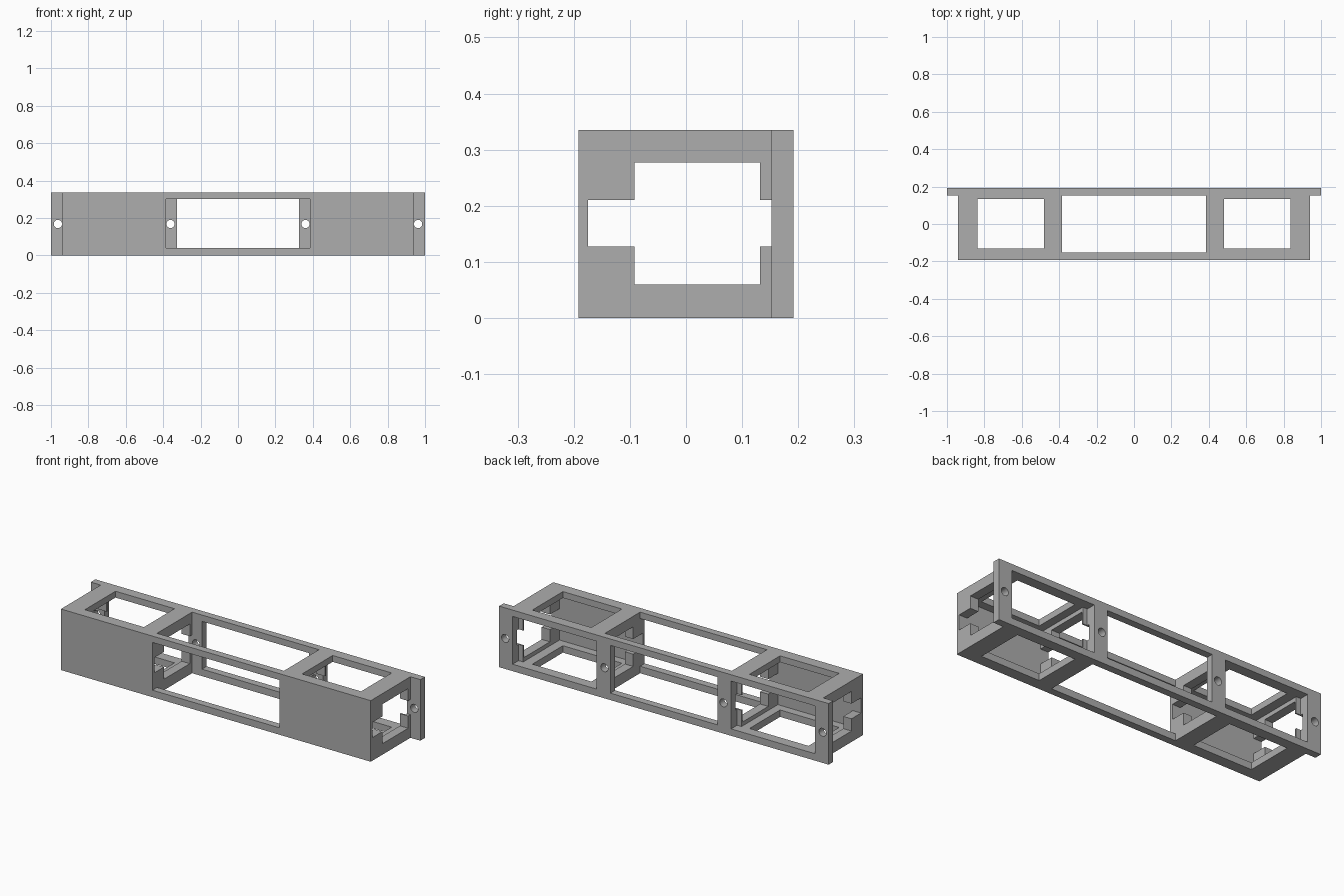
import bpy
import bmesh
from mathutils import Matrix, Vector

cube = bpy.data.objects.get("Cube")
if cube:
    bpy.data.objects.remove(cube, do_unlink=True)

HEIGHT = 0.335
FRONT, BACK, FLANGE = -0.192, 0.192, 0.152   # y planes
BODY, TOTAL = 0.94, 1.0                      # half lengths
MID = HEIGHT / 2
WINDOW_Z = (0.038, 0.3)
THROUGH = (-0.5, 0.8)

grey = bpy.data.materials.new("plain grey")
grey.use_nodes = True
colour = (0.42, 0.42, 0.42, 1)
grey.diffuse_color = colour
grey.node_tree.nodes["Principled BSDF"].inputs["Base Color"].default_value = colour


def make_object(name, bm):
    bmesh.ops.recalc_face_normals(bm, faces=bm.faces)
    mesh = bpy.data.meshes.new(name)
    bm.to_mesh(mesh)
    bm.free()
    mesh.materials.append(grey)
    obj = bpy.data.objects.new(name, mesh)
    bpy.context.collection.objects.link(obj)
    return obj


def box(x, y, z):
    bm = bmesh.new()
    size = Vector((x[1] - x[0], y[1] - y[0], z[1] - z[0]))
    centre = Vector((sum(x), sum(y), sum(z))) / 2
    bmesh.ops.create_cube(bm, size=1, matrix=Matrix.Translation(centre) @ Matrix.Diagonal(size).to_4x4())
    return make_object("cutter", bm)


def drill(x):
    bm = bmesh.new()
    matrix = Matrix.Translation((x, BACK, MID)) @ Matrix.Rotation(1.570796, 4, "X")
    bmesh.ops.create_cone(bm, cap_ends=True, segments=32, radius1=0.022, radius2=0.022,
                          depth=0.15, matrix=matrix)
    return make_object("cutter", bm)


def cut(target, cutter):
    mod = target.modifiers.new("cut", "BOOLEAN")
    mod.operation = "DIFFERENCE"
    mod.solver = "EXACT"
    mod.object = cutter
    bpy.context.view_layer.update()
    result = bpy.data.meshes.new_from_object(target.evaluated_get(bpy.context.evaluated_depsgraph_get()))
    target.modifiers.clear()
    target.data = result
    bpy.data.objects.remove(cutter, do_unlink=True)


# Solid beam with a wider flange along the back
outline = [(-BODY, FRONT), (BODY, FRONT), (BODY, FLANGE), (TOTAL, FLANGE),
           (TOTAL, BACK), (-TOTAL, BACK), (-TOTAL, FLANGE), (-BODY, FLANGE)]
bm = bmesh.new()
base = bm.faces.new([bm.verts.new((x, y, 0)) for x, y in outline])
extruded = bmesh.ops.extrude_face_region(bm, geom=[base])
bmesh.ops.translate(bm, vec=(0, 0, HEIGHT),
                    verts=[v for v in extruded["geom"] if isinstance(v, bmesh.types.BMVert)])
frame = make_object("mounting_frame", bm)

# Central open bay: top and bottom, front, then the narrower back window
middle = (-0.385, 0.385)
cut(frame, box(middle, (-0.152, FLANGE), THROUGH))
cut(frame, box(middle, (-0.5, 0), WINDOW_Z))
cut(frame, box((-0.325, 0.325), (0, 0.5), WINDOW_Z))

# End bays: hollow pocket, top and bottom windows, back window, screw holes
for side in (-1, 1):
    def span(a, b):
        return tuple(sorted((side * a, side * b)))
    cut(frame, box(span(0.435, 0.89), (-0.175, FLANGE), WINDOW_Z))
    cut(frame, box(span(0.48, 0.838), (-0.13, 0.135), THROUGH))
    cut(frame, box(span(0.408, 0.918), (0.14, 0.5), WINDOW_Z))
    for x in (0.361, 0.963):
        cut(frame, drill(side * x))

# Lengthwise opening and its slot through every cross wall
for side in (-1, 1):
    ends = tuple(sorted((side * 0.3, side * 1.2)))
    cut(frame, box(ends, (-0.092, 0.132), (0.06, 0.277)))
    cut(frame, box(ends, (-0.175, FLANGE), (0.127, 0.21)))
